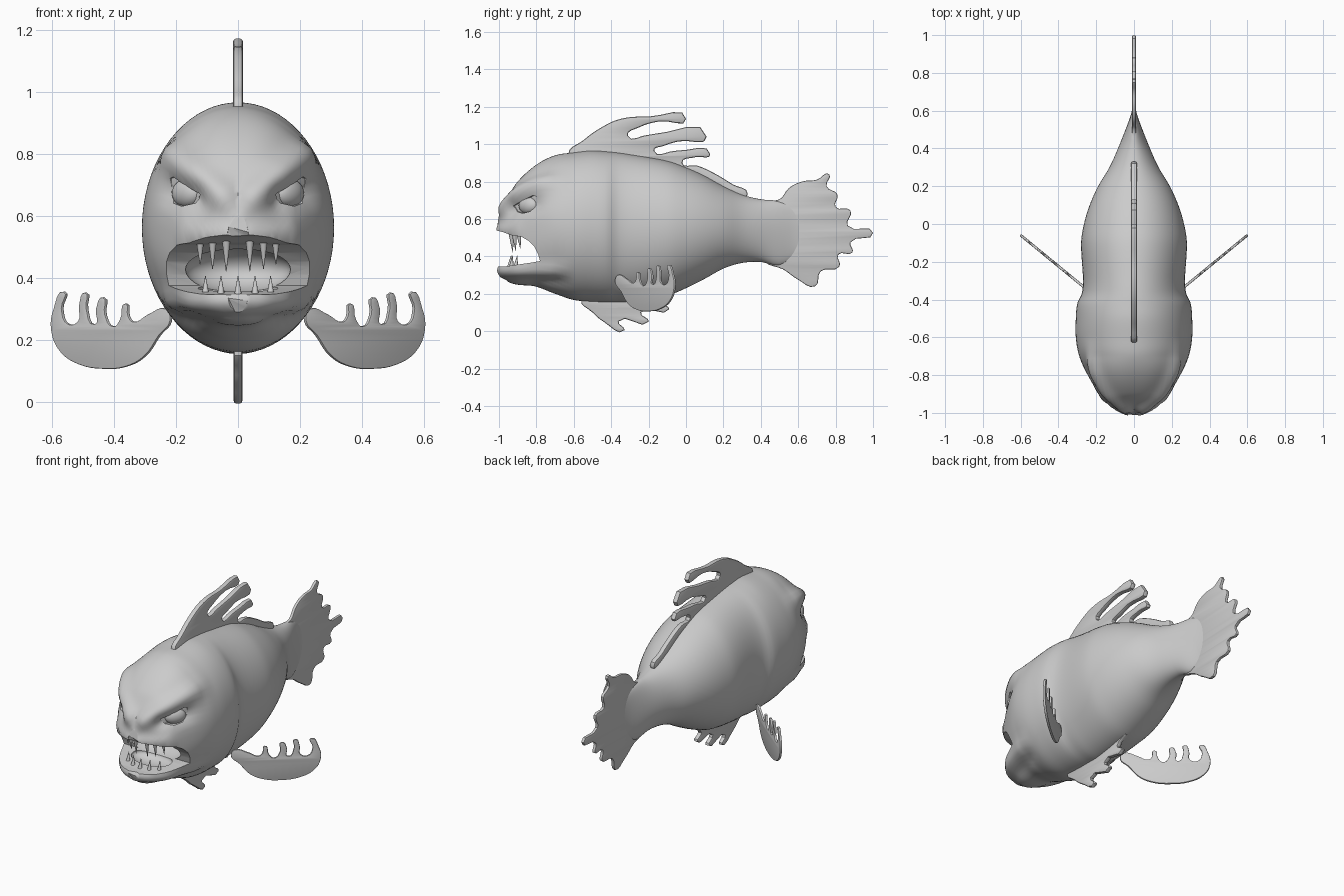
import bpy, bmesh, math
from mathutils import Vector, Matrix

if "Cube" in bpy.data.objects:
    bpy.data.objects.remove(bpy.data.objects["Cube"])

skin = bpy.data.materials.new("grey_skin")
skin.diffuse_color = (0.6, 0.6, 0.6, 1)
skin.use_nodes = True
skin.node_tree.nodes["Principled BSDF"].inputs["Base Color"].default_value = skin.diffuse_color


def add(name, bm, angle=40):
    me = bpy.data.meshes.new(name)
    bmesh.ops.recalc_face_normals(bm, faces=bm.faces)
    bm.to_mesh(me)
    bm.free()
    ob = bpy.data.objects.new(name, me)
    bpy.context.collection.objects.link(ob)
    me.materials.append(skin)
    select(ob)
    bpy.ops.object.shade_smooth_by_angle(angle=math.radians(angle))
    return ob


def select(ob):
    bpy.ops.object.select_all(action='DESELECT')
    ob.select_set(True)
    bpy.context.view_layer.objects.active = ob


def cut(ob, cutter):
    mod = ob.modifiers.new("cut", 'BOOLEAN')
    mod.operation, mod.solver, mod.object = 'DIFFERENCE', 'EXACT', cutter
    select(ob)
    bpy.ops.object.modifier_apply(modifier=mod.name)
    bpy.data.objects.remove(cutter)


# Body stations: y, top z, bottom z, half width
KEYS = [(-.99, .60, .29, .035), (-.975, .66, .27, .085), (-.95, .72, .253, .125),
        (-.9, .80, .243, .18), (-.8, .89, .235, .245), (-.7, .94, .20, .29),
        (-.6, .955, .167, .308), (-.5, .965, .158, .308), (-.42, .96, .155, .30),
        (-.37, .955, .155, .277), (-.3, .945, .155, .27), (-.1, .91, .19, .28),
        (0, .875, .23, .265), (.1, .83, .28, .235), (.2, .775, .335, .19),
        (.3, .73, .365, .13), (.4, .705, .37, .085), (.5, .695, .35, .045),
        (.58, .66, .40, .016), (.64, .60, .46, .003)]


def slope(i, c):
    a, b = KEYS[max(i - 1, 0)], KEYS[min(i + 1, len(KEYS) - 1)]
    return (b[c] - a[c]) / (b[0] - a[0])


def station(y):
    i = max(k for k in range(len(KEYS) - 1) if KEYS[k][0] <= y + 1e-9)
    a, b = KEYS[i], KEYS[i + 1]
    h = b[0] - a[0]
    t = (y - a[0]) / h
    return [(2*t**3 - 3*t*t + 1) * a[c] + (t**3 - 2*t*t + t) * h * slope(i, c)
            + (3*t*t - 2*t**3) * b[c] + (t**3 - t*t) * h * slope(i + 1, c) for c in (1, 2, 3)]


def near_segment(p, a, b):
    d = b - a
    t = min(1, max(0, (p - a).dot(d) / d.length_squared))
    return (p - a - d * t).length


def gauss(d, w):
    return math.exp(-(d / w) ** 2)


def sculpt(co):
    """Offset along the normal for brows, sockets, nose and lips."""
    if co.y > -.6:
        return 0
    p = Vector((abs(co.x), co.z))
    fade = min(1, (-.6 - co.y) / .12)
    d = .032 * gauss(near_segment(p, Vector((.05, .66)), Vector((.20, .785))), .045)
    d -= .028 * gauss(near_segment(p, Vector((.14, .66)), Vector((.21, .68))), .04)
    d += .012 * gauss(near_segment(p, Vector((0, .59)), Vector((.03, .56))), .05)
    d += .014 * gauss(near_segment(p, Vector((0, .535)), Vector((.17, .545))), .03)
    d += .02 * gauss(p.y - .325, .035)
    d -= .012 * gauss(p.y - .265, .025)
    return d * fade


# Body with sculpted face
N, R = 72, 84
bm = bmesh.new()
rings = []
for j in range(R + 1):
    y = -.99 + 1.63 * (j / R) ** 1.5
    top, bot, hw = station(y)
    e = 2 / (2.0 + .6 * min(1, max(0, (-.7 - y) / .2)))
    ring = []
    for k in range(N):
        a = 2 * math.pi * k / N
        s, c = math.sin(a), math.cos(a)
        ring.append(bm.verts.new((hw * math.copysign(abs(s) ** e, s), y,
                    (top + bot) / 2 + (top - bot) / 2 * math.copysign(abs(c) ** e, c))))
    rings.append(ring)
for r0, r1 in zip(rings, rings[1:]):
    for k in range(N):
        bm.faces.new((r0[k], r0[(k + 1) % N], r1[(k + 1) % N], r1[k]))
bm.faces.new(rings[0])
bm.faces.new(rings[-1])
bmesh.ops.recalc_face_normals(bm, faces=bm.faces)
bm.normal_update()
for v, n in [(v, v.normal.copy()) for v in bm.verts]:
    v.co += n * sculpt(v.co)
body = add("body", bm)


def prism(name, pts, place, w0, w1):
    bm = bmesh.new()
    lo, hi = ([bm.verts.new(place(u, v, w)) for u, v in pts] for w in (w0, w1))
    bm.faces.new(lo)
    bm.faces.new(hi)
    for k in range(len(pts)):
        m = (k + 1) % len(pts)
        bm.faces.new((lo[k], lo[m], hi[m], hi[k]))
    return add(name, bm)


def ellipsoid(name, centre, radii, turn=0):
    bm = bmesh.new()
    bmesh.ops.create_uvsphere(bm, u_segments=32, v_segments=16, radius=1)
    bm.transform(Matrix.Translation(centre) @ Matrix.Rotation(turn, 4, 'Z') @ Matrix.Diagonal((*radii, 1)))
    return add(name, bm)


# Open mouth, jaw bowl and throat
mouth = [(-1.1, .56), (-.98, .53), (-.93, .512), (-.88, .505), (-.84, .482), (-.81, .45),
         (-.79, .41), (-.78, .375), (-.83, .366), (-.9, .356), (-.96, .347), (-1.1, .34)]
cut(body, prism("mouth_cutter", mouth, lambda u, v, w: (w, u, v), -.5, .5))
cut(body, ellipsoid("throat_cutter", (0, -.80, .425), (.17, .13, .075)))
cut(body, ellipsoid("jaw_cutter", (0, -.83, .362), (.13, .075, .04)))

# Slanted eye sockets with eyeballs
almond = [(-.085, -.005), (-.06, -.035), (-.01, -.045), (.04, -.035), (.07, 0), (.072, .045), (.05, .05), (0, .03)]
for side in (-1, 1):
    def eye_place(u, v, w, s=side):
        return (s * (.185 + .64 * u + .77 * w), -.865 + .77 * u - .64 * w, .675 + v)
    cut(body, prism("socket_cutter", almond, eye_place, -.022, .2))
    ellipsoid("eyeball", (side * .165, -.842, .672), (.062, .035, .046), side * math.radians(50))
select(body)
bpy.ops.object.shade_smooth_by_angle(angle=math.radians(40))


# Teeth
def tooth(name, x, y, z_base, z_tip, r):
    bm = bmesh.new()
    bmesh.ops.create_cone(bm, cap_ends=True, segments=12, radius1=r, radius2=.001, depth=1)
    for v in bm.verts:
        f = v.co.z + .5
        v.co = (x + v.co.x, y + v.co.y + .01 * f * f, z_base + (z_tip - z_base) * f)
    add(name, bm)


for side in (-1, 1):
    for x, tip in ((.038, .42), (.082, .428), (.122, .442)):
        tooth("upper_tooth", side * x, -.94 + 3 * x * x, .53, tip, .015)
for x in (-.105, -.055, 0, .055, .105):
    tooth("lower_tooth", x, -.945 + 3 * x * x, .335, .405, .014)


# Fins: smooth filled outlines given thickness
def fin(name, pts, place, half):
    cu = bpy.data.curves.new(name, 'CURVE')
    cu.dimensions, cu.fill_mode, cu.resolution_u = '2D', 'BOTH', 4
    cu.extrude, cu.bevel_depth, cu.offset, cu.bevel_resolution = half * .4, half * .6, -half * .6, 1
    sp = cu.splines.new('BEZIER')
    sp.bezier_points.add(len(pts) - 1)
    sp.use_cyclic_u = True
    for b, (u, v) in zip(sp.bezier_points, pts):
        b.co = (u, v, 0)
        b.handle_left_type = b.handle_right_type = 'AUTO'
    tmp = bpy.data.objects.new("outline", cu)
    bpy.context.collection.objects.link(tmp)
    bpy.context.view_layer.update()
    me = bpy.data.meshes.new_from_object(tmp.evaluated_get(bpy.context.evaluated_depsgraph_get()))
    bpy.data.objects.remove(tmp)
    bm = bmesh.new()
    bm.from_mesh(me)
    bmesh.ops.remove_doubles(bm, verts=bm.verts, dist=1e-5)
    for v in bm.verts:
        v.co = place(*v.co)
    add(name, bm, 35)


def upright(u, v, w):
    return (w, u, v)


dorsal = [(-.63, .945), (-.55, 1.02), (-.46, 1.085), (-.35, 1.135), (-.2, 1.147), (0, 1.135), (-.14, 1.122),
          (-.25, 1.09), (-.31, 1.045), (-.2, 1.05), (.11, 1.04), (-.04, 1.015), (-.12, .99), (-.17, .965),
          (-.05, .965), (.13, .945), (.05, .93), (-.02, .9), (.06, .885), (.15, .845), (.25, .785),
          (.33, .735), (.28, .70), (0, .83), (-.3, .91), (-.6, .92)]
tail = [(.42, .69), (.5, .705), (.55, .765), (.62, .80), (.70, .81), (.765, .84), (.752, .775), (.81, .73),
        (.80, .665), (.88, .645), (.865, .565), (1.0, .525), (.88, .475), (.89, .42), (.815, .41), (.82, .345),
        (.72, .32), (.69, .24), (.6, .275), (.52, .33), (.42, .375), (.40, .53)]
belly = [(-.56, .17), (-.5, .10), (-.44, .05), (-.33, .005), (-.36, .052), (-.20, .05), (-.24, .10),
         (-.09, .117), (-.13, .155), (-.06, .22), (-.3, .20)]
side_fin = [(.23, .30), (.215, .26), (.25, .215), (.30, .145), (.36, .113), (.43, .106), (.51, .12), (.57, .16),
            (.60, .23), (.592, .30), (.558, .355), (.565, .30), (.543, .25), (.513, .26), (.51, .31), (.49, .352),
            (.485, .30), (.46, .25), (.455, .30), (.433, .337), (.425, .28), (.40, .243), (.378, .265),
            (.36, .317), (.35, .275), (.335, .258), (.29, .28)]
fin("dorsal_fin", dorsal, upright, .016)
fin("tail_fin", tail, upright, .01)
fin("belly_fin", belly, upright, .014)
for side in (-1, 1):
    fin("side_fin", side_fin, lambda u, v, w, s=side:
        (s * (u - .63 * w), -.33 + (u - .27) * .82 + .77 * w, v), .007)
